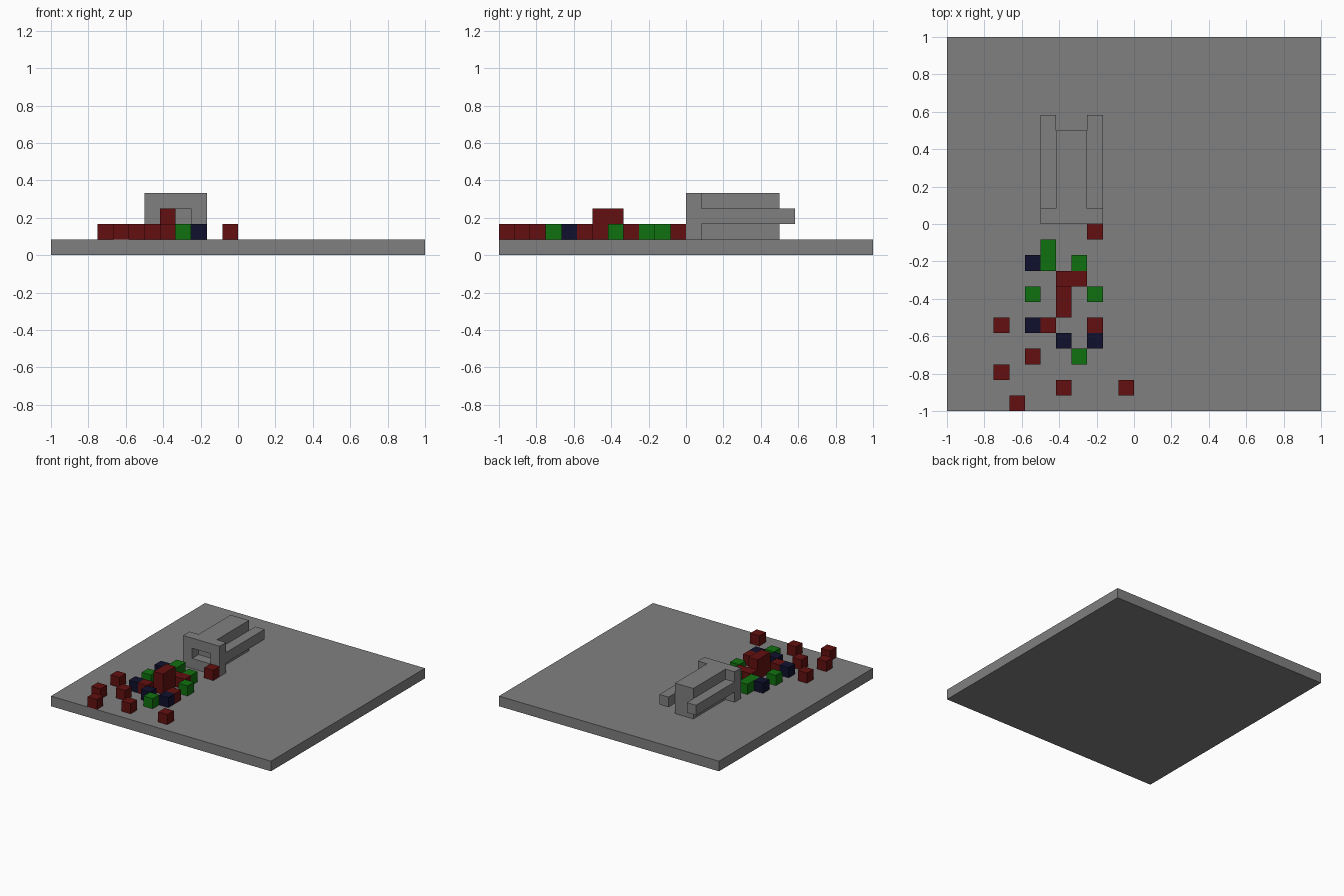
import bpy
import bmesh
from mathutils import Vector

if "Cube" in bpy.data.objects:
    bpy.data.objects.remove(bpy.data.objects["Cube"], do_unlink=True)

U = 1 / 12  # edge length of one block; the base is 24 x 24 blocks


def material(name, rgb):
    m = bpy.data.materials.new(name)
    m.use_nodes = True
    m.diffuse_color = (*rgb, 1)
    bsdf = next(n for n in m.node_tree.nodes if n.type == "BSDF_PRINCIPLED")
    bsdf.inputs["Base Color"].default_value = (*rgb, 1)
    bsdf.inputs["Roughness"].default_value = 0.8
    return m


GREY = material("stone grey", (0.216, 0.216, 0.216))
RED = material("dark red", (0.125, 0.005, 0.005))
GREEN = material("green", (0.165, 0.165, 0.165))
GREEN.diffuse_color = (0.005, 0.165, 0.005, 1)
BLUE = material("navy blue", (0.005, 0.005, 0.027))
for node in GREEN.node_tree.nodes:
    if node.type == "BSDF_PRINCIPLED":
        node.inputs["Base Color"].default_value = (0.005, 0.165, 0.005, 1)


def box(name, lo, hi, mat):
    """Box between two corners given in block units from the base corner."""
    lo, hi = Vector(lo), Vector(hi)
    origin = Vector((12, 12, 0))
    bm = bmesh.new()
    bmesh.ops.create_cube(bm, size=1)
    for v in bm.verts:
        v.co = Vector([c * s for c, s in zip(v.co, (hi - lo) * U)])
    mesh = bpy.data.meshes.new(name)
    bm.to_mesh(mesh)
    bm.free()
    mesh.materials.append(mat)
    obj = bpy.data.objects.new(name, mesh)
    obj.location = ((lo + hi) / 2 - origin) * U
    bpy.context.collection.objects.link(obj)
    return obj


# Base slab
box("base_slab", (0, 0, 0), (24, 24, 1), GREY)

# Grey structure: solid body behind a front frame with a window recess
box("structure_body", (7, 13, 1), (9, 18, 4), GREY)
box("frame_lintel", (7, 12, 3), (9, 13, 4), GREY)
box("frame_sill", (7, 12, 1), (9, 13, 2), GREY)
for side, x in (("right", 6), ("left", 9)):
    box(f"frame_post_{side}", (x, 12, 1), (x + 1, 13, 4), GREY)
    box(f"side_rail_{side}", (x, 13, 2), (x + 1, 19, 3), GREY)

# Two-block-high red centre piece
box("centre_block", (7, 6, 1), (8, 8, 3), RED)

# Longer coloured pieces
box("red_bar", (7, 8, 1), (9, 9, 2), RED)
box("green_bar", (6, 9, 1), (7, 11, 2), GREEN)

# Single blocks scattered over the base
BLOCKS = {
    "red_block": (RED, [(9, 11), (3, 5), (6, 5), (9, 5), (5, 3),
                        (3, 2), (7, 1), (11, 1), (4, 0)]),
    "green_block": (GREEN, [(8, 9), (5, 7), (9, 7), (8, 3)]),
    "blue_block": (BLUE, [(5, 9), (5, 5), (7, 4), (9, 4)]),
}
for name, (mat, cells) in BLOCKS.items():
    for n, (x, y) in enumerate(cells, 1):
        box(f"{name}_{n}", (x, y, 1), (x + 1, y + 1, 2), mat)
